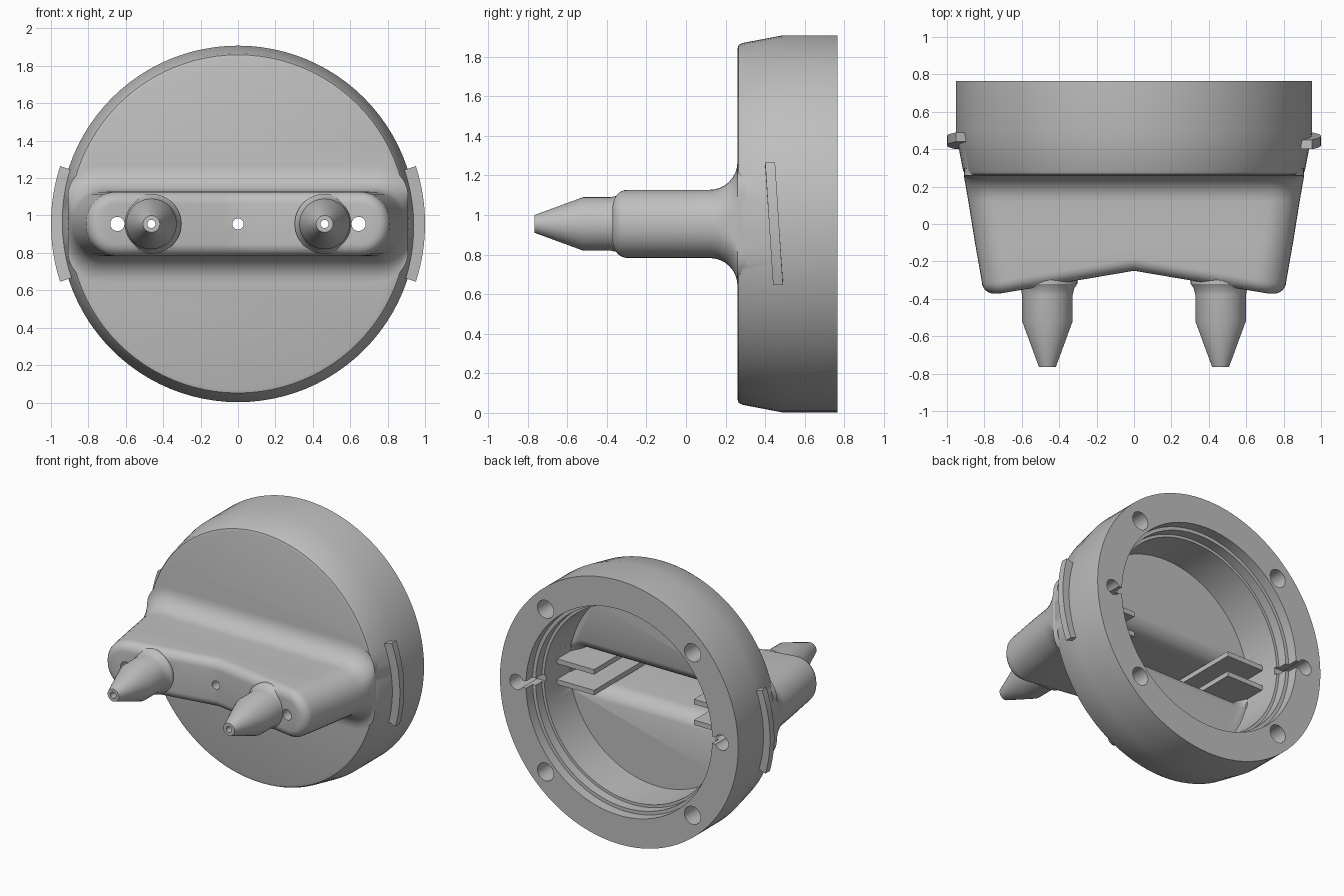
import bpy, bmesh, math
from mathutils import Vector

if "Cube" in bpy.data.objects:
    bpy.data.objects.remove(bpy.data.objects["Cube"])

CZ = 0.955  # height of the main axis
grey = bpy.data.materials.new("grey_plastic")
grey.diffuse_color = (0.52, 0.52, 0.52, 1)
grey.use_nodes = True
grey.node_tree.nodes["Principled BSDF"].inputs["Base Color"].default_value = grey.diffuse_color


def finish(name, bm):
    bmesh.ops.remove_doubles(bm, verts=bm.verts, dist=1e-5)
    bmesh.ops.recalc_face_normals(bm, faces=bm.faces)
    me = bpy.data.meshes.new(name)
    bm.to_mesh(me)
    bm.free()
    me.materials.append(grey)
    ob = bpy.data.objects.new(name, me)
    bpy.context.collection.objects.link(ob)
    return ob


def skin(bm, rings):
    for a, b in zip(rings, rings[1:]):
        for i in range(len(a)):
            j = (i + 1) % len(a)
            bm.faces.new((a[i], a[j], b[j], b[i]))


def revolve(name, profile, cx=0, cz=CZ, n=48):
    """Closed solid turned about the y direction from (radius, y) points."""
    bm = bmesh.new()
    rings = [[bm.verts.new((cx + r * math.cos(2 * math.pi * i / n), y,
                            cz + r * math.sin(2 * math.pi * i / n)))
              for i in range(n)] for r, y in profile]
    skin(bm, rings)
    bm.faces.new(rings[0])
    bm.faces.new(rings[-1])
    return finish(name, bm)


def box(name, x0, x1, y0, y1, z0, z1):
    bm = bmesh.new()
    bmesh.ops.create_cube(bm, size=1)
    for v in bm.verts:
        v.co = Vector(((x0 + x1) / 2 + v.co.x * (x1 - x0),
                       (y0 + y1) / 2 + v.co.y * (y1 - y0),
                       (z0 + z1) / 2 + v.co.z * (z1 - z0)))
    return finish(name, bm)


def columns(w, h, c):
    """(x, half height) columns of a rounded slot outline."""
    arc = [(w - c + c * math.sin(t), h - c + c * math.cos(t))
           for t in [math.pi / 2 * k / 8 for k in range(9)]]
    mid = [((w - c) * k / 8, h) for k in range(-7, 8)]
    return [(-x, z) for x, z in reversed(arc)] + mid + arc


def loft(name, sections):
    """Slot outlines joined along y; each has w, h, c and a y(x) rule."""
    bm = bmesh.new()
    rings, halves = [], []
    for w, h, c, fy in sections:
        cols = columns(w, h, c)
        top = [bm.verts.new((x, fy(x), CZ + z)) for x, z in cols]
        bot = [bm.verts.new((x, fy(x), CZ - z)) for x, z in cols]
        rings.append(top + bot[::-1])
        halves.append((top, bot))
    skin(bm, rings)
    for top, bot in (halves[0], halves[-1]):
        for i in range(len(top) - 1):
            bm.faces.new((top[i], top[i + 1], bot[i + 1], bot[i]))
    return finish(name, bm)


def combine(target, tool, op):
    m = target.modifiers.new(op, 'BOOLEAN')
    m.operation, m.object, m.solver = op, tool, 'EXACT'
    bpy.context.view_layer.objects.active = target
    bpy.ops.object.modifier_apply(modifier=m.name)
    bpy.data.objects.remove(tool, do_unlink=True)


def flat(y):
    return lambda x: y


def chevron(d):
    return lambda x: -0.25 - 0.17 * min(abs(x), 0.72) + d


def side(y):
    return 0.953 - 0.174 * (0.49 - y)


# Round housing with tapered front
body = revolve("housing", [(0.885, 0.26), (0.904, 0.266), (0.914, 0.285),
                           (0.953, 0.49), (0.953, 0.765)], n=96)

# Flattened snout: flared root, tapered sides, rounded chevron front
secs = [(side(0.26) - 0.005, 0.3125, 0.165, flat(0.30))]
for k in range(9):
    a = math.pi / 2 * (1 - k / 8)
    y = 0.12 + 0.14 * math.sin(a)
    secs.append((side(y) - 0.003, 0.1725 + 0.14 * (1 - math.cos(a)), 0.165, flat(y)))
secs.append((side(-0.1), 0.1725, 0.165, flat(-0.1)))
for k in range(7):
    a = math.pi / 2 * k / 6
    ins = 0.065 * (1 - math.cos(a))
    secs.append((side(-0.31) - ins, 0.1725 - ins, 0.165 - ins,
                 chevron(0.065 * (1 - math.sin(a)))))
combine(body, loft("snout", secs), 'UNION')

# Two tapered nozzles
for s in (-1, 1):
    combine(body, revolve("nozzle", [(0.16, -0.285), (0.16, -0.32), (0.143, -0.345),
            (0.135, -0.38), (0.135, -0.52), (0.045, -0.765)], cx=s * 0.463), 'UNION')

# Stepped bore and the hollow inside the snout
combine(body, revolve("bore", [(0.70, 0.33), (0.70, 0.62), (0.72, 0.62), (0.72, 0.69),
                               (0.745, 0.69), (0.745, 0.80)], n=96), 'DIFFERENCE')
inner = [(0.69, 0.23, 0.10, flat(0.40))]
for k in range(7):
    a = math.pi / 2 * (1 - k / 6)
    inner.append((0.69, 0.11 + 0.12 * (1 - math.cos(a)), 0.10,
                  flat(0.215 + 0.12 * math.sin(a))))
inner.append((0.69, 0.11, 0.10, chevron(0.07)))
combine(body, loft("hollow", inner), 'DIFFERENCE')

# Inner shelves at both ends of the hollow
for s in (-1, 1):
    for z in (-0.075, 0.075):
        x0, x1 = sorted((s * 0.40, s * 0.72))
        combine(body, box("shelf", x0, x1, -0.29, 0.48,
                          CZ + z - 0.018, CZ + z + 0.018), 'UNION')


def drill(x, z, r, y0, y1):
    combine(body, revolve("drill", [(r, y0), (r, y1)], cx=x, cz=z, n=24), 'DIFFERENCE')


# Front holes, screw holes and slotted pin sockets
drill(0, CZ, 0.03, -0.4, 0.1)
for s in (-1, 1):
    drill(s * 0.645, CZ, 0.038, -0.45, 0.1)
    drill(s * 0.463, CZ, 0.022, -0.9, 0.1)
    drill(s * 0.82, CZ, 0.055, 0.55, 0.8)
    for t in (-1, 1):
        drill(s * 0.588, CZ + t * 0.588, 0.065, 0.45, 0.8)
    x0, x1 = sorted((s * 0.66, s * 0.82))
    combine(body, box("slot", x0, x1, 0.60, 0.8, CZ - 0.025, CZ + 0.025), 'DIFFERENCE')


# Slanted locking lugs on the sides
def lug(name, s):
    bm = bmesh.new()
    rings = []
    for k in range(17):
        t = k / 16
        a = math.radians(-18 + 36 * t)
        y = 0.465 - 0.04 * t
        rings.append([bm.verts.new((s * r * math.cos(a), y + d, CZ + s * r * math.sin(a)))
                      for r, d in ((0.92, -0.025), (1.0, -0.025), (1.0, 0.025), (0.92, 0.025))])
    skin(bm, rings)
    bm.faces.new(rings[0])
    bm.faces.new(rings[-1])
    return finish(name, bm)


parts = [body, lug("right_lug", 1), lug("left_lug", -1)]
for ob in parts:
    bpy.ops.object.select_all(action='DESELECT')
    ob.select_set(True)
    bpy.context.view_layer.objects.active = ob
    bpy.ops.object.shade_smooth_by_angle(angle=math.radians(30))
